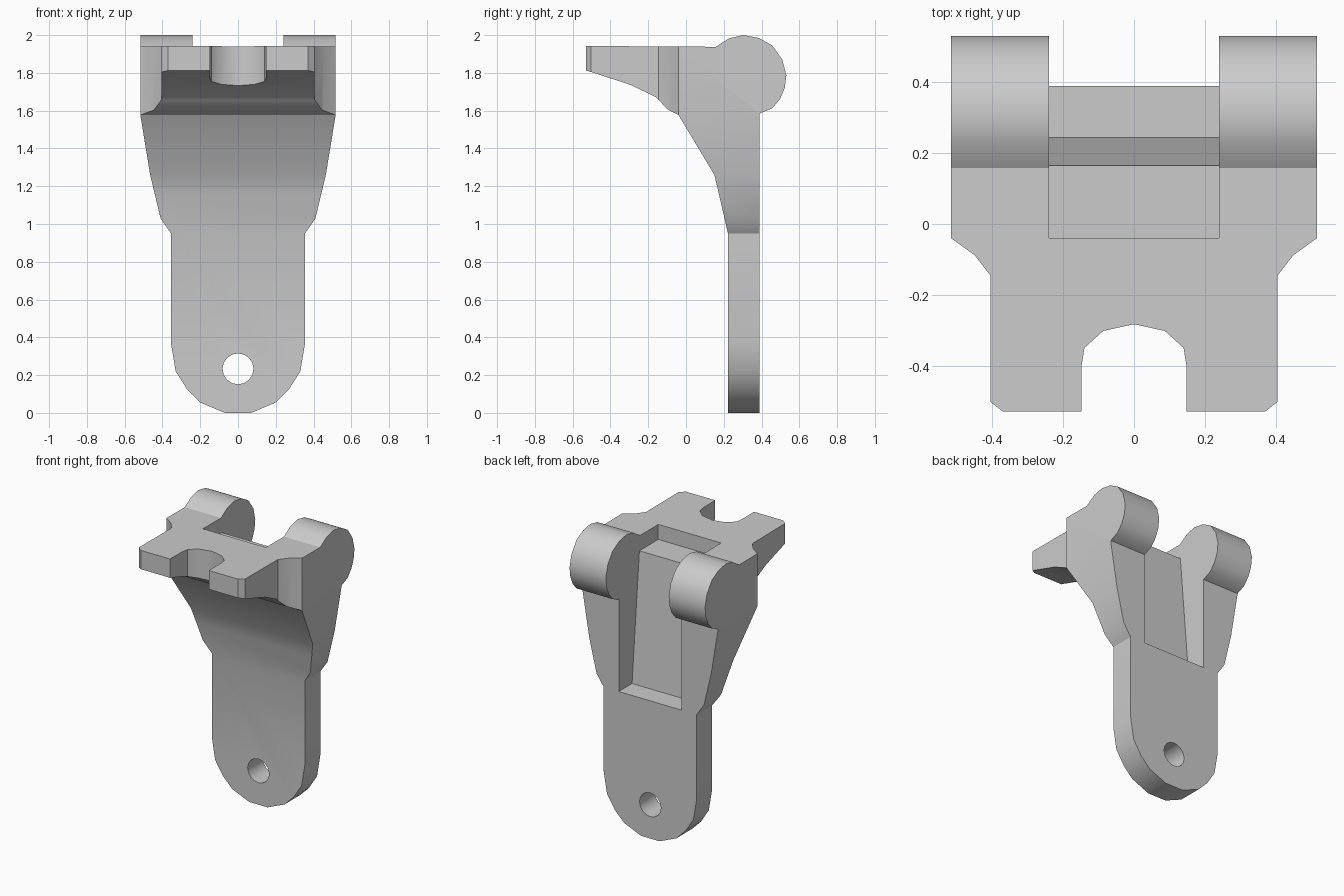
import bpy, bmesh
from math import sin, cos, pi, radians

if "Cube" in bpy.data.objects:
    bpy.data.objects.remove(bpy.data.objects["Cube"])


def prism(name, points, place, a, b):
    """Extrude a 2D outline from a to b; place maps (u, v, depth) to 3D."""
    bm = bmesh.new()
    lo = [bm.verts.new(place(u, v, a)) for u, v in points]
    hi = [bm.verts.new(place(u, v, b)) for u, v in points]
    bm.faces.new(lo)
    bm.faces.new(hi)
    n = len(points)
    for i in range(n):
        j = (i + 1) % n
        bm.faces.new((lo[i], lo[j], hi[j], hi[i]))
    bmesh.ops.recalc_face_normals(bm, faces=bm.faces)
    me = bpy.data.meshes.new(name)
    bm.to_mesh(me)
    bm.free()
    ob = bpy.data.objects.new(name, me)
    bpy.context.collection.objects.link(ob)
    return ob


def mirrored(half):
    """Close a right-hand outline by mirroring it in the first coordinate."""
    return half + [(-u, v) for u, v in reversed(half) if u > 0]


def along_x(u, v, d): return (d, u, v)
def along_y(u, v, d): return (u, d, v)
def along_z(u, v, d): return (u, v, d)


def boolean(target, cutter, operation):
    cutter.hide_render = True
    mod = target.modifiers.new(cutter.name, 'BOOLEAN')
    mod.operation = operation
    mod.solver = 'EXACT'
    mod.object = cutter
    bpy.context.view_layer.objects.active = target
    bpy.ops.object.modifier_apply(modifier=mod.name)
    bpy.data.objects.remove(cutter, do_unlink=True)


# Side profile: strap, flared web, forward shelf and rear barrel
side = [(0.39, -0.1), (0.39, 1.585), (0.455, 1.612), (0.497, 1.66),
        (0.523, 1.72), (0.531, 1.787), (0.51, 1.87), (0.457, 1.945),
        (0.385, 1.985), (0.305, 2.0), (0.228, 1.983), (0.158, 1.938),
        (-0.6, 1.943), (-0.6, 1.832), (-0.51, 1.807), (-0.289, 1.735),
        (-0.157, 1.67), (-0.098, 1.607), (-0.04, 1.577), (0.15, 1.26),
        (0.175, 1.155), (0.222, 0.95), (0.222, -0.1)]
bracket = prism("bracket", side, along_x, -0.7, 0.7)

# Front outline: rounded foot and widening shoulders
front = mirrored([(0.07, 0.0), (0.2, 0.055), (0.27, 0.125), (0.33, 0.22),
                  (0.355, 0.37), (0.355, 0.95), (0.41, 1.03),
                  (0.465, 1.26), (0.517, 1.577), (0.517, 2.2)])
boolean(bracket, prism("front_outline", front, along_y, -0.9, 0.9), 'INTERSECT')

# Top outline: narrower shelf with a round mouth
top = mirrored([(0.0, -0.283), (0.087, -0.302), (0.14, -0.35), (0.148, -0.4),
                (0.148, -0.53), (0.37, -0.53), (0.406, -0.502),
                (0.406, -0.145), (0.45, -0.088), (0.517, -0.04),
                (0.7, -0.04), (0.7, 0.9)])
boolean(bracket, prism("top_outline", top, along_z, -0.5, 2.5), 'INTERSECT')

# Rear pocket that also separates the two barrels
pocket = [(-0.04, 2.3), (-0.04, 1.835), (0.165, 1.835), (0.245, 0.95),
          (0.8, 0.95), (0.8, 2.3)]
boolean(bracket, prism("pocket", pocket, along_x, -0.24, 0.24), 'DIFFERENCE')

# Pin hole in the foot
hole = [(0.082 * cos(i * pi / 8), 0.233 + 0.082 * sin(i * pi / 8)) for i in range(16)]
boolean(bracket, prism("pin_hole", hole, along_y, -0.2, 0.8), 'DIFFERENCE')

# Smooth the curved runs, keep the corners crisp
bpy.ops.object.select_all(action='DESELECT')
bracket.select_set(True)
bpy.context.view_layer.objects.active = bracket
bpy.ops.object.shade_smooth_by_angle(angle=radians(30))
